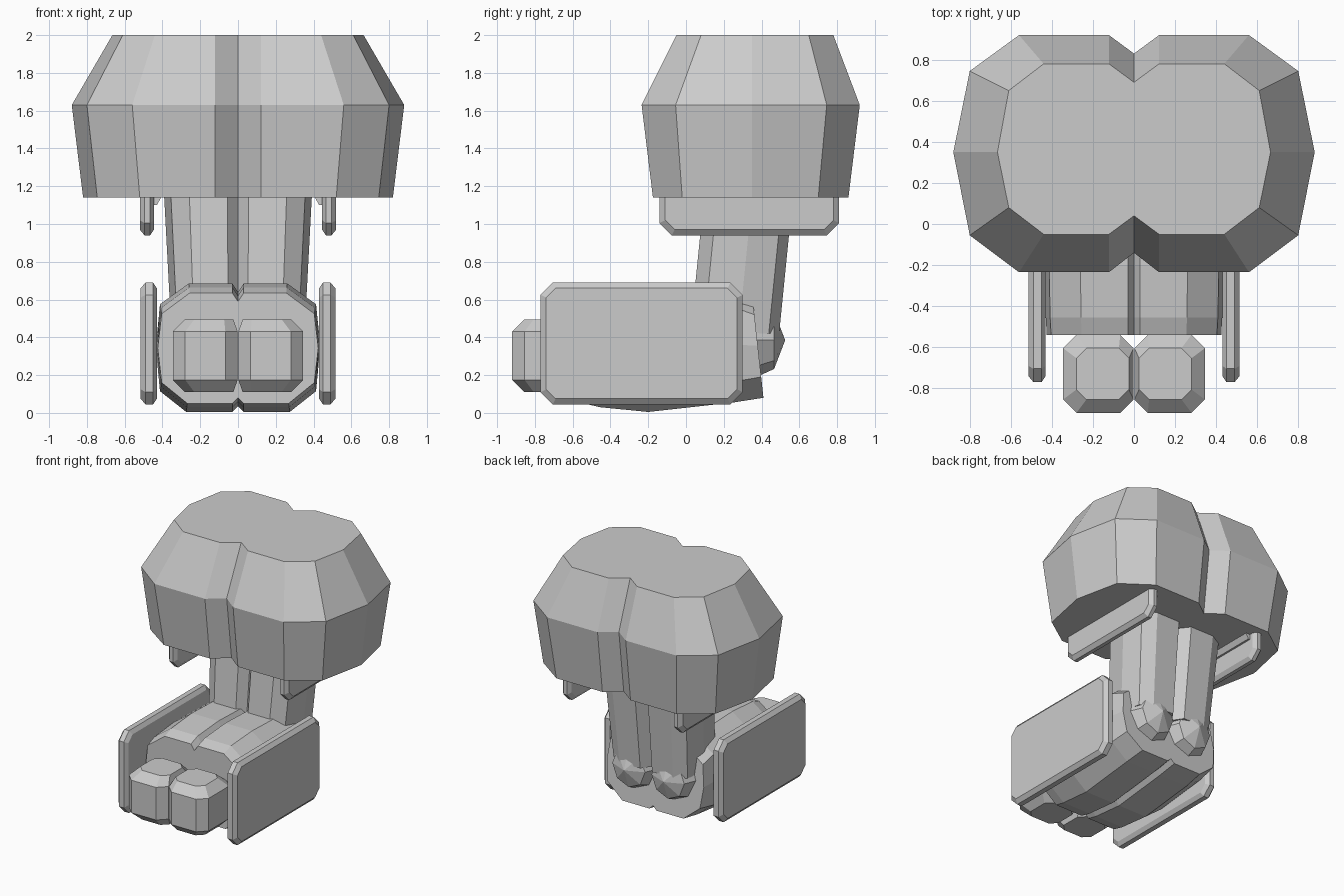
import bpy, math

if "Cube" in bpy.data.objects:
    bpy.data.objects.remove(bpy.data.objects["Cube"])


def build(name, verts, faces):
    mesh = bpy.data.meshes.new(name)
    mesh.from_pydata(verts, [], faces)
    mesh.update()
    obj = bpy.data.objects.new(name, mesh)
    bpy.context.collection.objects.link(obj)
    bpy.context.view_layer.objects.active = obj
    bpy.ops.object.select_all(action='DESELECT')
    obj.select_set(True)
    bpy.ops.object.mode_set(mode='EDIT')
    bpy.ops.mesh.select_all(action='SELECT')
    bpy.ops.mesh.normals_make_consistent(inside=False)
    bpy.ops.object.mode_set(mode='OBJECT')
    return obj


def loft(name, rings):
    """Skin equal-length rings of 3D points and cap both ends."""
    n = len(rings[0])
    faces = [(r * n + i, r * n + (i + 1) % n, (r + 1) * n + (i + 1) % n, (r + 1) * n + i)
             for r in range(len(rings) - 1) for i in range(n)]
    faces += [tuple(range(n)), tuple(range((len(rings) - 1) * n, len(rings) * n))]
    return build(name, [p for ring in rings for p in ring], faces)


def mirror_ring(half):
    """Half outline starting and ending on x = 0, closed by its mirror image."""
    return half + [(-p[0], p[1], p[2]) for p in half[-2:0:-1]]


def chamfered(a0, a1, b0, b1, c):
    """Rectangle with cut corners."""
    return [(a0 + c, b0), (a1 - c, b0), (a1, b0 + c), (a1, b1 - c),
            (a1 - c, b1), (a0 + c, b1), (a0, b1 - c), (a0, b0 + c)]


def add_mirror(obj):
    m = obj.modifiers.new("mirror", 'MIRROR')
    m.use_bisect_axis[0] = False
    m.merge_threshold = 0.0001


# Upper casing: z, notch y pair, flat y pair, shoulder y pair, x of each corner
rings = []
for z, n0, n1, f0, f1, s0, s1, x1, x2, x3 in (
        (1.14, -.08, .77, -.175, .86, -.02, .70, .52, .745, .82),
        (1.63, -.14, .83, -.235, .92, -.055, .745, .56, .80, .88),
        (2.0, .04, .69, -.05, .78, .08, .65, .44, .61, .665)):
    half = [(0, n0), (.122, f0), (x1, f0), (x2, s0), (x3, .35),
            (x2, s1), (x1, f1), (.122, f1), (0, n1)]
    rings.append(mirror_ring([(x, y, z) for x, y in half]))
loft("upper_casing", rings)

# Shin: twin fluted column leaning back slightly
shin = [(0, .14), (.055, .075), (.25, .075), (.345, .145), (.38, .33),
        (.345, .49), (.25, .545), (.055, .545), (0, .47)]
rings = []
for z in (.42, 1.15):
    t = z - .94
    rings.append(mirror_ring([(x * (1 + .14 * t), y + .1 * t, z) for x, y in shin]))
loft("shin", rings)

# Foot shell: y at bottom, y at top, bottom z, top z, half width
rings = []
for yb, yt, zb, zt, w in ((-.54, -.54, .05, .635, .425), (-.455, -.455, .03, .665, .43),
                          (-.2, -.2, .005, .685, .435), (.25, .25, .055, .67, .435),
                          (.41, .35, .08, .63, .42)):
    mid = (zb + zt) / 2
    half = [(0, zt - .045), (.03, zt), (.6 * w, zt), (.95 * w, zt - .11), (w, mid),
            (.95 * w, zb + .11), (.63 * w, zb), (.03, zb), (0, zb + .03)]
    rings.append(mirror_ring(
        [(x, yb + (yt - yb) * (z - zb) / (zt - zb), z) for x, z in half]))
loft("foot", rings)

# Toe blocks: eight-sided with bevelled top and bottom
rings = []
for z, d in ((.11, .065), (.175, 0), (.43, 0), (.495, .065)):
    rings.append([(x, y, z) for x, y in
                  chamfered(.002 + d * .35, .345 - d, -.92 + d, -.54 - d, .065 - d * .25)])
add_mirror(loft("toe", rings))


# Side plates with cut corners and bevelled rims
def plate(name, x0, x1, y0, y1, z0, z1):
    rings = []
    for x, d in ((x0, .03), (x0 + .02, 0), (x1 - .025, 0), (x1, .03)):
        rings.append([(x, y, z) for y, z in
                      chamfered(y0 + d, y1 - d, z0 + d, z1 - d, .065 - d * .5)])
    add_mirror(loft(name, rings))


plate("foot_side_plate", .43, .515, -.77, .30, .045, .69)
plate("upper_side_plate", .445, .52, -.14, .81, .94, 1.25)

# Small wedge joining each upper plate to the casing
wedge = [(.41, 1.15), (.41, 1.135), (.43, 1.10), (.45, 1.10), (.47, 1.15)]
add_mirror(loft("plate_bracket", [[(x, y, z) for x, z in wedge] for y in (-.08, .75)]))

# Ankle balls: coarse spheres with the poles facing front and back
for side in (-1, 1):
    bpy.ops.mesh.primitive_uv_sphere_add(
        segments=8, ring_count=4, radius=.2, location=(side * .17, .325, .385),
        rotation=(math.pi / 2, 0, 0))
    ball = bpy.context.object
    ball.name = "ankle_ball"
    ball.scale = (1, 1.08, 1)
